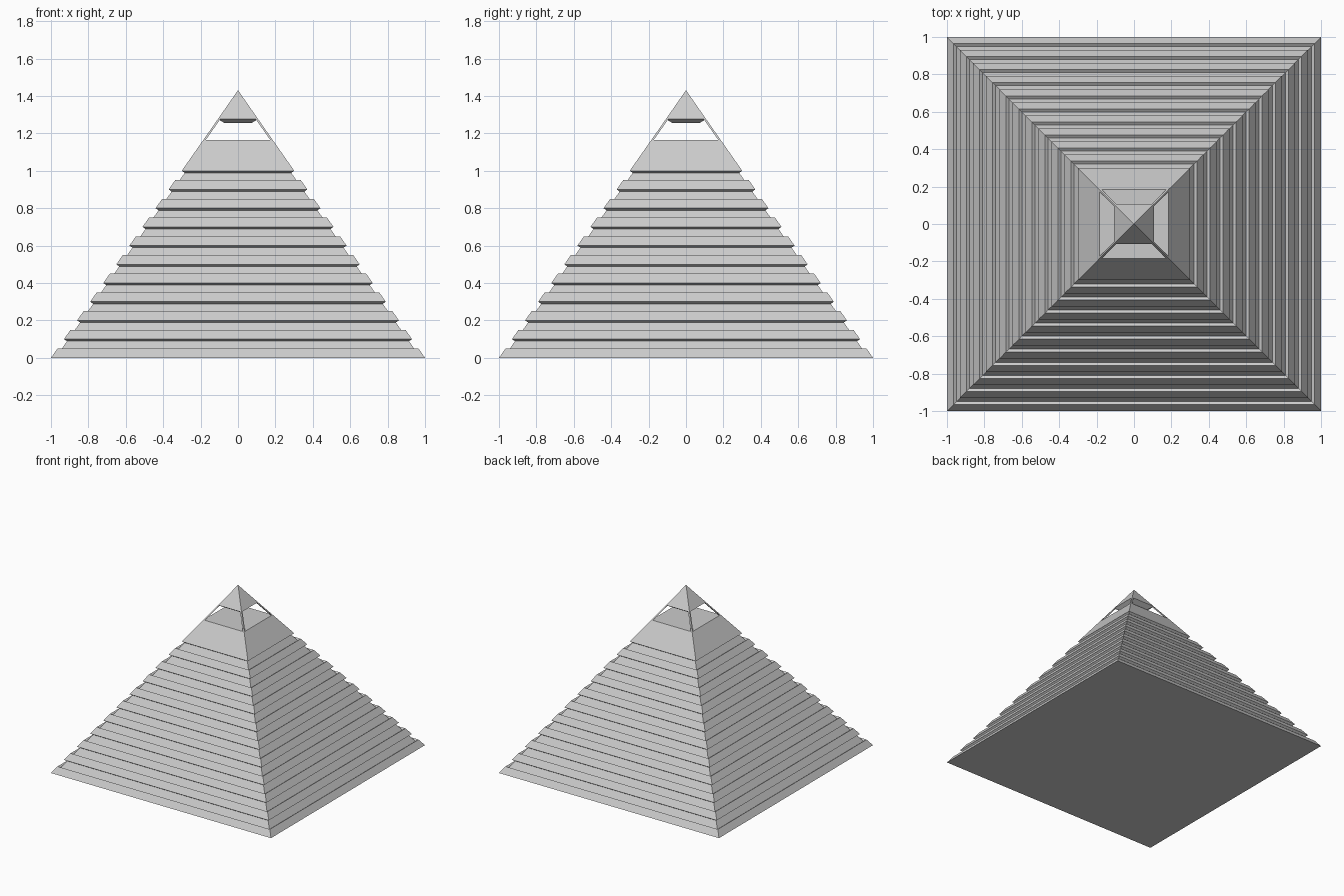
import bpy

if "Cube" in bpy.data.objects:
    bpy.data.objects.remove(bpy.data.objects["Cube"])

APEX = 1.43
DEPTH_X, DEPTH_Z = 0.016, 0.011   # groove depth measured square to the slope


def half(z):
    return 1 - z / APEX


def make_mesh(name, verts, faces):
    me = bpy.data.meshes.new(name)
    me.from_pydata(verts, [], faces)
    me.update()
    ob = bpy.data.objects.new(name, me)
    bpy.context.collection.objects.link(ob)
    return ob


def square_loft(name, profile):
    """Stack square rings (half width, height), capped at both ends."""
    verts, faces = [], []
    for h, z in profile:
        verts += [(-h, -h, z), (h, -h, z), (h, h, z), (-h, h, z)]
    for i in range(len(profile) - 1):
        for k in range(4):
            a, b = 4 * i + k, 4 * i + (k + 1) % 4
            faces.append((a, b, b + 4, a + 4))
    n = len(verts)
    faces += [(3, 2, 1, 0), (n - 4, n - 3, n - 2, n - 1)]
    return make_mesh(name, verts, faces)


# Stepped body: flush bands alternate with shallow recessed bands
profile = [(1, 0)]
for i in range(10):
    for z in (0.05 + 0.1 * i, 0.1 + 0.1 * i):
        outer = (half(z), z)
        inner = (half(z) - DEPTH_X, z - DEPTH_Z)
        profile += [outer, inner] if round(z * 20) % 2 else [inner, outer]
FLOOR, CAP = 1.165, 1.277
profile.append((half(FLOOR), FLOOR))
square_loft("stepped_body", profile)

# Cap with a tapered underside
hc = half(CAP)
square_loft("cap", [(hc - 0.034, CAP - 0.022), (hc, CAP), (0.0005, APEX)])

# Thin corner posts holding up the cap
T = 0.013
for sx in (-1, 1):
    for sy in (-1, 1):
        verts = []
        for z in (FLOOR, CAP):
            h = half(z)
            verts += [(sx * x, sy * y, z) for x, y in
                      ((h, h), (h - T, h), (h - T, h - T), (h, h - T))]
        faces = [(k, (k + 1) % 4, (k + 1) % 4 + 4, k + 4) for k in range(4)]
        faces += [(3, 2, 1, 0), (4, 5, 6, 7)]
        if sx * sy < 0:
            faces = [f[::-1] for f in faces]
        make_mesh("corner_post", verts, faces)
